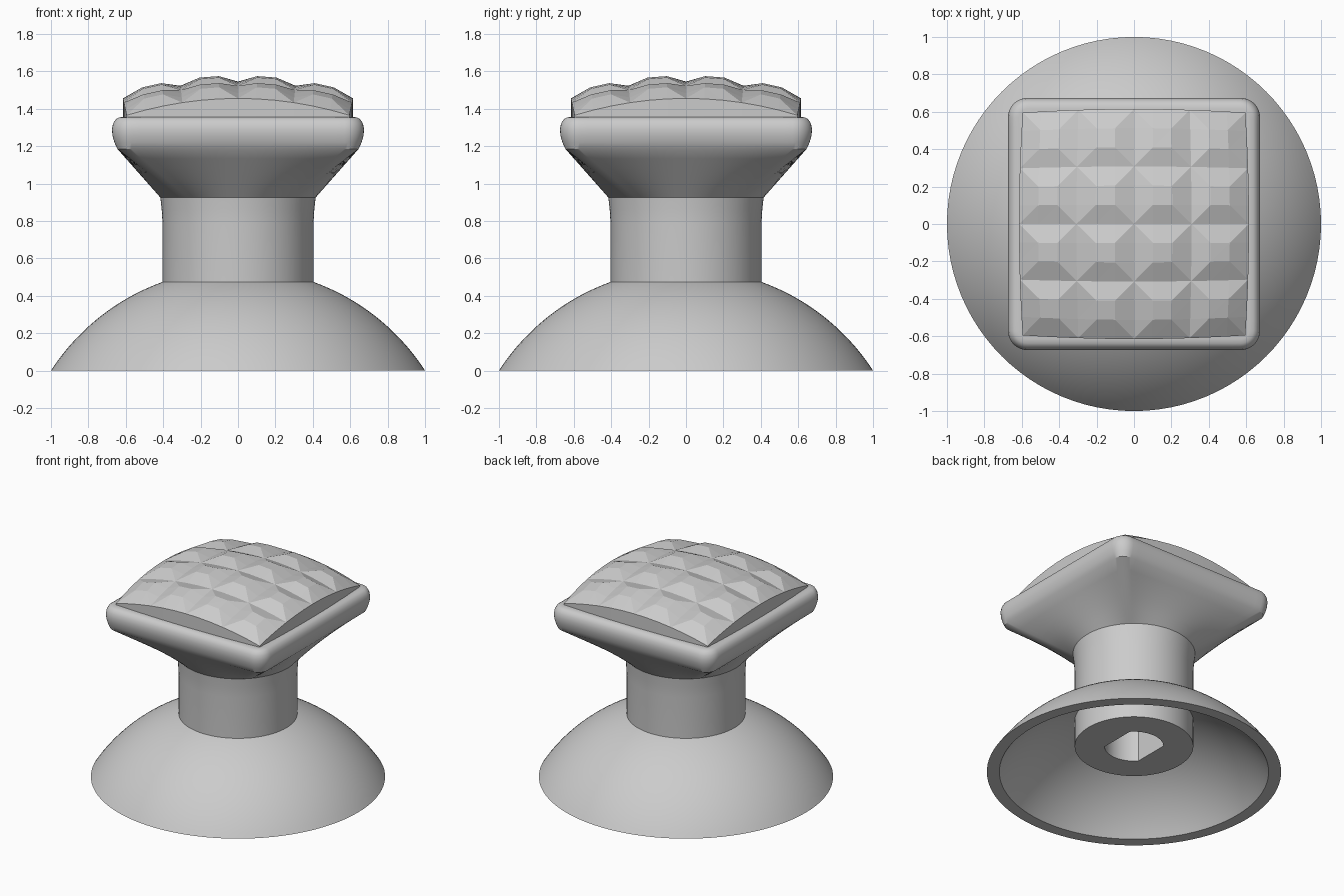
import bpy
import bmesh
from math import sin, cos, pi, sqrt, atan2, radians

if "Cube" in bpy.data.objects:
    bpy.data.objects.remove(bpy.data.objects["Cube"], do_unlink=True)

grey = bpy.data.materials.new("plain grey")
grey.use_nodes = True
colour = (0.6, 0.6, 0.6, 1)
grey.diffuse_color = colour
grey.node_tree.nodes["Principled BSDF"].inputs["Base Color"].default_value = colour


def finish(bm, name, smooth=True):
    bmesh.ops.recalc_face_normals(bm, faces=bm.faces)
    mesh = bpy.data.meshes.new(name)
    bm.to_mesh(mesh)
    bm.free()
    mesh.materials.append(grey)
    obj = bpy.data.objects.new(name, mesh)
    bpy.context.collection.objects.link(obj)
    if smooth:
        bpy.ops.object.select_all(action="DESELECT")
        obj.select_set(True)
        bpy.context.view_layer.objects.active = obj
        bpy.ops.object.shade_smooth_by_angle(angle=radians(30))
    return obj


def loft(name, rings, closed=False):
    """Skin a list of rings; either cap both ends or join last to first."""
    bm = bmesh.new()
    rows = [[bm.verts.new(p) for p in ring] for ring in rings]
    n = len(rows[0])
    pairs = list(zip(rows, rows[1:]))
    if closed:
        pairs.append((rows[-1], rows[0]))
    else:
        bm.faces.new(rows[0])
        bm.faces.new(rows[-1])
    for a, b in pairs:
        for i in range(n):
            j = (i + 1) % n
            bm.faces.new((a[i], a[j], b[j], b[i]))
    return finish(bm, name)


def circle(angles, r, z, flat=9):
    """Circle whose +x and -x sides are cut off at the flat distance."""
    return [(max(-flat, min(flat, r * cos(a))), r * sin(a), z) for a in angles]


def rounded_square(h, z, core=0.57, sides=24, arc=8):
    """Square of half size h; the corner arcs are centred on the core square."""
    r = h - core
    points = []
    for k in range(4):
        c, s = cos(k * pi / 2), sin(k * pi / 2)
        quarter = [(h, -core + 2 * core * i / sides) for i in range(sides)]
        for i in range(arc):
            t = pi / 2 * i / arc
            quarter.append((core + r * cos(t), core + r * sin(t)))
        points += [(c * x - s * y, s * x + c * y, z) for x, y in quarter]
    return points


# Hollow domed base: outer and inner arcs share one centre below the floor
centre = -0.647
even = [2 * pi * i / 96 for i in range(96)]


def arc_profile(rim, steps=20, inner=0.37):
    radius = sqrt(rim ** 2 + centre ** 2)
    start, end = atan2(-centre, rim), atan2(sqrt(radius ** 2 - inner ** 2), inner)
    turns = [start + (end - start) * i / steps for i in range(steps + 1)]
    return [(radius * cos(t), centre + radius * sin(t)) for t in turns]


profile = arc_profile(1.0) + arc_profile(0.915)[::-1]
loft("domed_base", [circle(even, r, z) for r, z in profile], closed=True)

# Stem with a two-flat bore, flaring into the rounded square head
angles = [atan2(y, x) for x, y, z in rounded_square(0.65, 0)]
rings = [circle(angles, 0.2, 0.8, 0.15), circle(angles, 0.2, 0.2, 0.15)]
rings += [circle(angles, r, z) for r, z in
          [(0.403, 0.2), (0.403, 0.78), (0.408, 0.86), (0.415, 0.925)]]
# straight flare, in steps, from the circle to the square
low, high = rings[-1], rounded_square(0.645, 1.185)
for k in range(1, 6):
    t = k / 5
    rings.append([tuple(p + (q - p) * t for p, q in zip(a, b)) for a, b in zip(low, high)])
# rolled rim
rings += [rounded_square(h, z) for h, z in
          [(0.661, 1.22), (0.671, 1.255), (0.674, 1.29), (0.668, 1.32),
           (0.655, 1.342), (0.638, 1.353), (0.615, 1.356)]]
loft("stem_and_head", rings)

# Faceted cushion: 4 x 4 blunt pyramids on a shallow dome
half, cells = 0.615, 4
count = cells * 3
bm = bmesh.new()
grid = {}
for i in range(count + 1):
    for j in range(count + 1):
        u, v = 2 * i / count - 1, 2 * j / count - 1
        x = half * u * (1 - 0.032 * v * v)
        y = half * v * (1 - 0.032 * u * u)
        raised = 0.034 if i % 3 and j % 3 else 0
        grid[i, j] = bm.verts.new((x, y, 1.545 - 0.09 * (u * u + v * v) + raised))
for i in range(count):
    for j in range(count):
        a, b = grid[i, j], grid[i + 1, j]
        c, d = grid[i + 1, j + 1], grid[i, j + 1]
        # the split follows the ridge from each cell corner to its top
        if (i % 3) + (j % 3) == 2 and i % 3 != 1:
            triangles = [(a, b, d), (b, c, d)]
        else:
            triangles = [(a, b, c), (a, c, d)]
        for tri in triangles:
            bm.faces.new(tri)
# side walls down into the head
border = [e for e in bm.edges if e.is_boundary]
skirt = bmesh.ops.extrude_edge_only(bm, edges=border)["geom"]
for v in skirt:
    if isinstance(v, bmesh.types.BMVert):
        v.co.z = 1.345
bmesh.ops.holes_fill(bm, edges=[e for e in bm.edges if e.is_boundary], sides=0)
finish(bm, "faceted_cushion", smooth=False)
